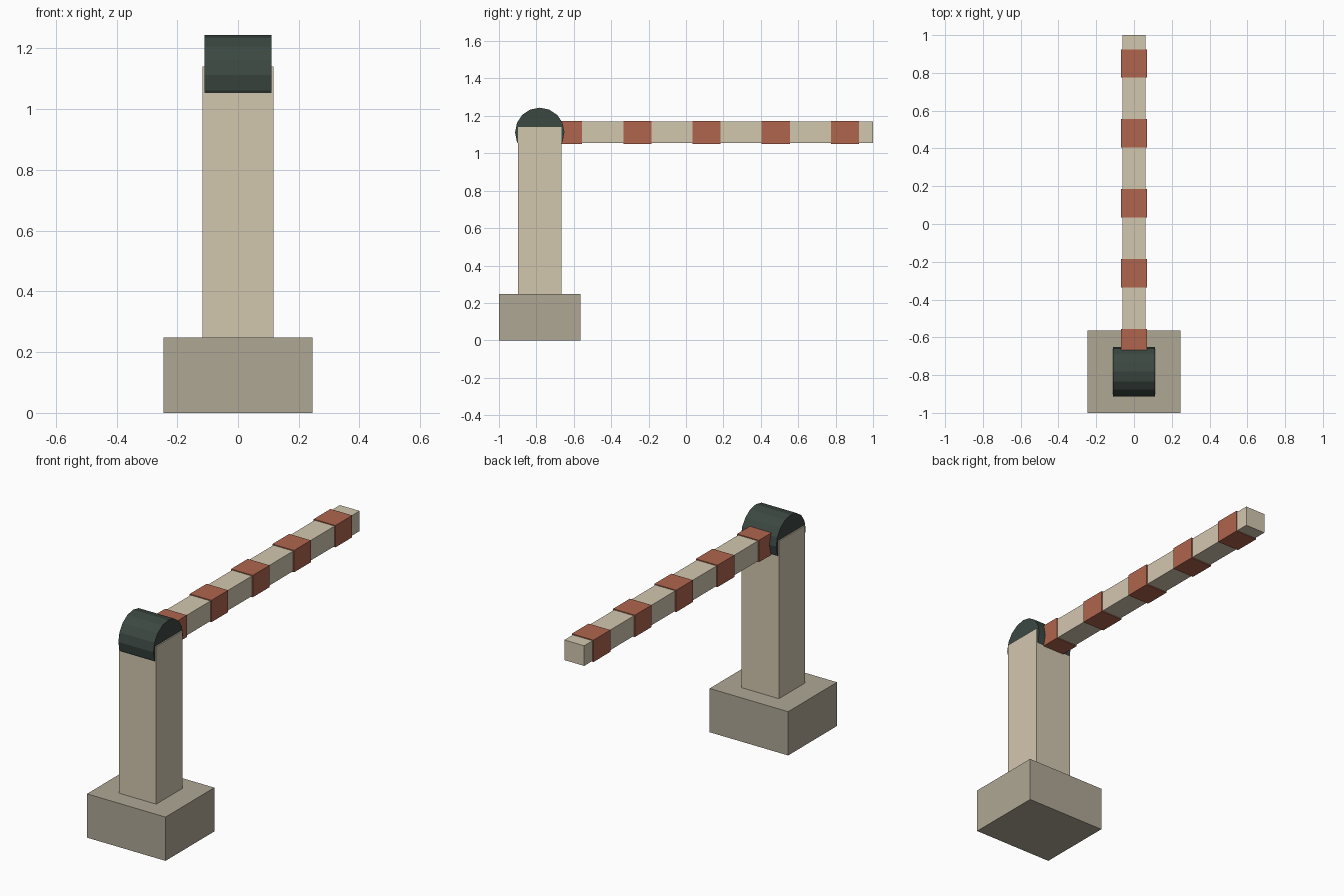
import bpy
from math import pi

if "Cube" in bpy.data.objects:
    bpy.data.objects.remove(bpy.data.objects["Cube"])


def material(name, color):
    m = bpy.data.materials.new(name)
    m.diffuse_color = (*color, 1)
    m.use_nodes = True
    m.node_tree.nodes["Principled BSDF"].inputs["Base Color"].default_value = m.diffuse_color
    return m


cream = material("cream_paint", (0.65, 0.57, 0.43))
stone = material("concrete", (0.43, 0.39, 0.30))
red = material("red_paint", (0.43, 0.13, 0.075))
dark = material("dark_metal", (0.045, 0.065, 0.055))


def box(name, lo, hi, mat):
    center = [(a + b) / 2 for a, b in zip(lo, hi)]
    bpy.ops.mesh.primitive_cube_add(size=1, location=center)
    ob = bpy.context.object
    ob.name = name
    ob.scale = [b - a for a, b in zip(lo, hi)]
    bpy.ops.object.transform_apply(location=False, rotation=False, scale=True)
    ob.data.materials.append(mat)
    return ob


PIVOT_Y, PIVOT_Z = -0.782, 1.112

# Foundation block and upright post
box("base", (-0.246, -1.0, 0), (0.246, -0.563, 0.248), stone)
box("post", (-0.117, -0.899, 0.248), (0.117, -0.665, 1.14), cream)

# Pivot drum lying across the post head
bpy.ops.mesh.primitive_cylinder_add(vertices=16, radius=0.132, depth=0.22,
                                    location=(0, PIVOT_Y, PIVOT_Z),
                                    rotation=(0, pi / 2, 0))
drum = bpy.context.object
drum.name = "pivot_drum"
drum.data.materials.append(dark)

# Barrier arm
box("arm", (-0.062, PIVOT_Y, PIVOT_Z - 0.057), (0.062, 1.0, PIVOT_Z + 0.057), cream)

# Red sleeves spaced along the arm
for i in range(5):
    y = -0.63 + i * 0.37
    box(f"stripe_{i + 1}", (-0.068, y - 0.075, PIVOT_Z - 0.062),
        (0.068, y + 0.075, PIVOT_Z + 0.062), red)
